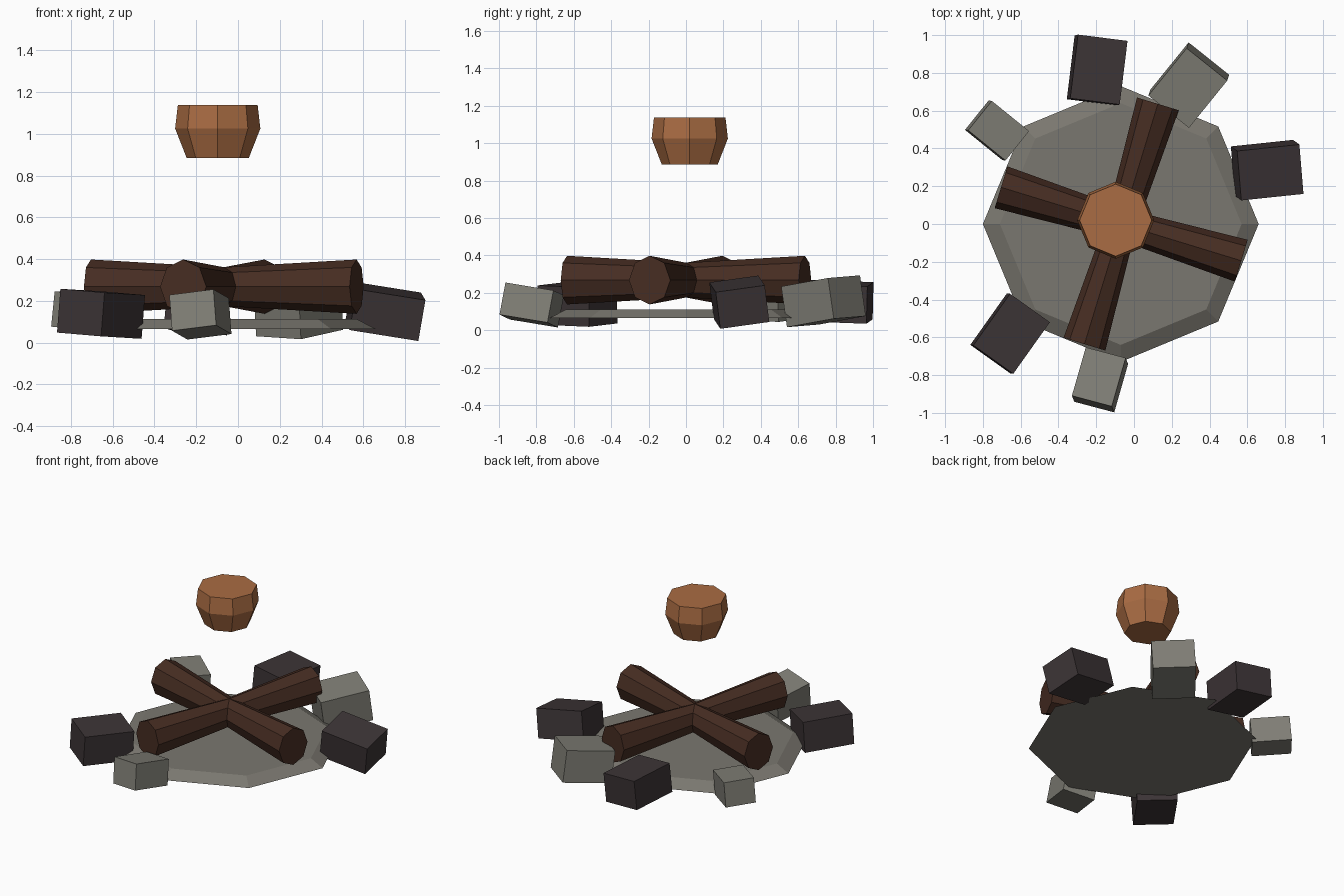
import bpy, bmesh, math
from mathutils import Matrix, Vector, Euler

if "Cube" in bpy.data.objects:
    bpy.data.objects.remove(bpy.data.objects["Cube"])

def material(name, col):
    m = bpy.data.materials.new(name)
    m.diffuse_color = (*col, 1)
    m.use_nodes = True
    m.node_tree.nodes["Principled BSDF"].inputs["Base Color"].default_value = m.diffuse_color
    return m

LIGHT = material("light_stone", (0.215, 0.21, 0.18))
DARK = material("dark_stone", (0.046, 0.035, 0.037))
ASH = material("ash_grey", (0.195, 0.185, 0.16))
WOOD = material("dark_wood", (0.062, 0.026, 0.016))
CLAY = material("orange_clay", (0.40, 0.15, 0.056))

def finish(name, bm, mat, matrix):
    bmesh.ops.recalc_face_normals(bm, faces=bm.faces)
    me = bpy.data.meshes.new(name)
    bm.to_mesh(me)
    bm.free()
    me.materials.append(mat)
    ob = bpy.data.objects.new(name, me)
    ob.matrix_world = matrix
    bpy.context.collection.objects.link(ob)
    return ob

def lathe(name, rings, mat, matrix, sides=8, squash=1.0):
    """Closed faceted solid from (radius, z) rings; squash narrows local y."""
    bm = bmesh.new()
    loops = []
    for r, z in rings:
        loops.append([bm.verts.new((r * math.cos(2 * math.pi * i / sides),
                                    squash * r * math.sin(2 * math.pi * i / sides), z))
                      for i in range(sides)])
    for a, b in zip(loops, loops[1:]):
        for i in range(sides):
            j = (i + 1) % sides
            bm.faces.new((a[i], a[j], b[j], b[i]))
    bm.faces.new(loops[0])
    bm.faces.new(loops[-1])
    return finish(name, bm, mat, matrix)

# Ash bed: shallow octagonal disc with bevelled rim
lathe("ash_bed", [(0.73, 0.065), (0.64, 0.112)], ASH, Matrix.Translation((-0.07, 0, 0)))

# Two crossed logs, narrower in the middle
for k, angle in enumerate((-17, 73)):
    mtx = (Matrix.Translation((-0.068, 0, 0.268))
           @ Matrix.Rotation(math.radians(angle), 4, 'Z')
           @ Matrix.Rotation(math.radians(90), 4, 'Y'))
    lathe(f"log_{k + 1}", [(0.13, -0.665), (0.093, 0), (0.13, 0.665)], WOOD, mtx, squash=0.89)

# Clay pot hanging above the fire
lathe("pot", [(0.149, 0.885), (0.204, 1.025), (0.191, 1.138)], CLAY,
      Matrix.Translation((-0.097, 0.02, 0)))

# Ring stones: centre, size (outward, across, height), heading, pitch, roll
stones = [
    ((-0.195, 0.815, 0.152), (0.34, 0.265, 0.20), 83, -2, 5, DARK),
    ((0.29, 0.735, 0.155), (0.325, 0.275, 0.22), 51, 8, 3, LIGHT),
    ((0.705, 0.285, 0.150), (0.335, 0.265, 0.20), 6, -9, 8, DARK),
    ((-0.18, -0.825, 0.135), (0.27, 0.22, 0.175), 254, 9, 7, LIGHT),
    ((-0.656, -0.58, 0.138), (0.335, 0.26, 0.21), 234.6, 2, -4, DARK),
    ((-0.725, 0.495, 0.145), (0.255, 0.20, 0.17), 141, 5, 3, LIGHT),
]
for k, (loc, size, head, pitch, roll, mat) in enumerate(stones):
    bm = bmesh.new()
    bmesh.ops.create_cube(bm, size=1)
    bmesh.ops.scale(bm, vec=Vector(size), verts=bm.verts)
    rot = Euler((math.radians(roll), math.radians(-pitch), math.radians(head))).to_matrix().to_4x4()
    finish(f"ring_stone_{k + 1}", bm, mat, Matrix.Translation(loc) @ rot)
